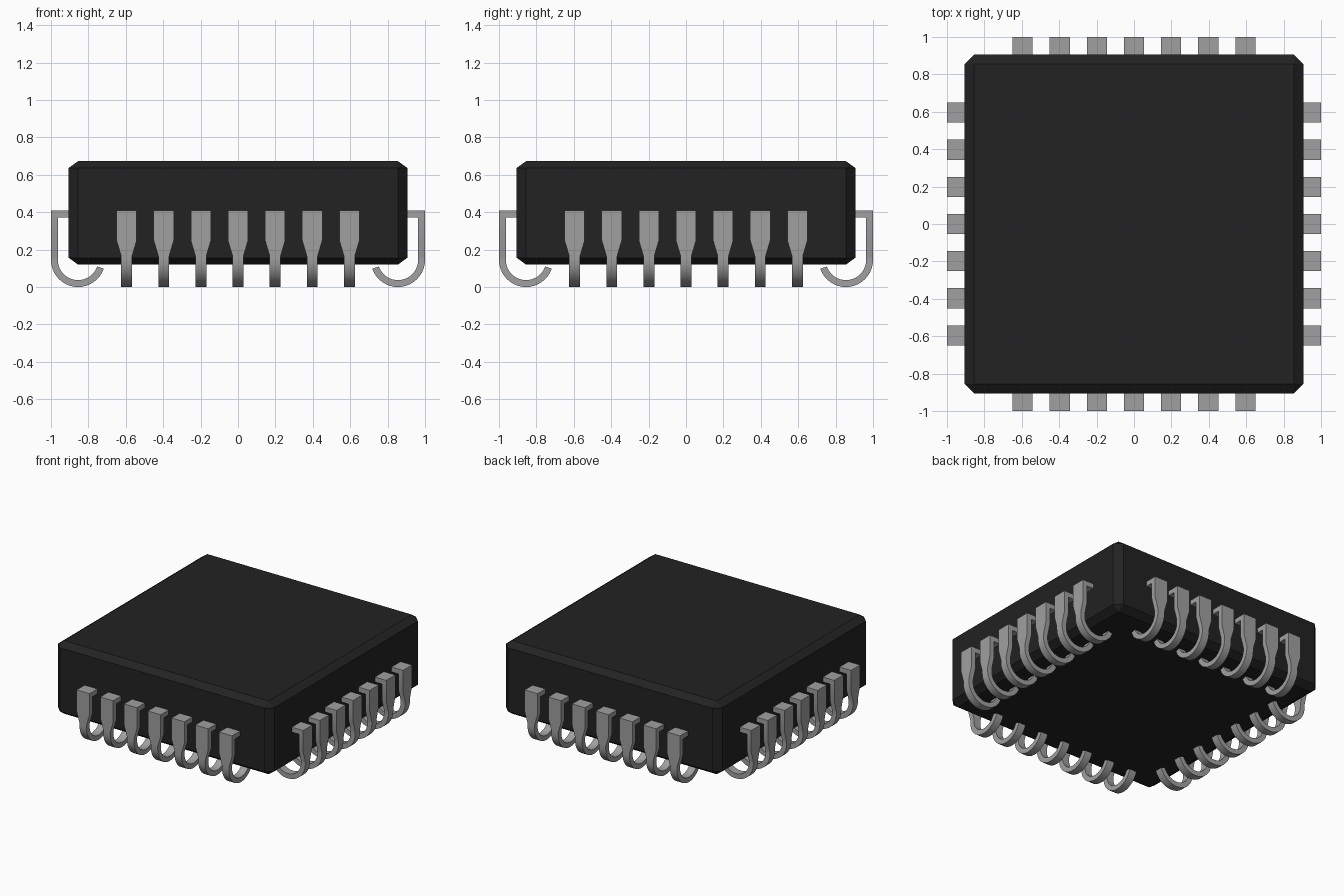
import bpy, bmesh, math
from mathutils import Matrix

cube = bpy.data.objects.get("Cube")
if cube:
    bpy.data.objects.remove(cube, do_unlink=True)


def material(name, value):
    m = bpy.data.materials.new(name)
    m.use_nodes = True
    color = (value, value, value, 1)
    m.diffuse_color = color
    m.node_tree.nodes["Principled BSDF"].inputs["Base Color"].default_value = color
    return m


black = material("black_plastic", 0.016)
silver = material("grey_metal", 0.35)


def finish(bm, name, mat):
    bmesh.ops.recalc_face_normals(bm, faces=bm.faces[:])
    mesh = bpy.data.meshes.new(name)
    bm.to_mesh(mesh)
    bm.free()
    mesh.materials.append(mat)
    obj = bpy.data.objects.new(name, mesh)
    bpy.context.collection.objects.link(obj)
    return obj


# Package body: chamfered block, chamfer slightly flatter in height
HALF, BOTTOM, TOP, CHAMFER, SQUASH = 0.905, 0.12, 0.673, 0.05, 0.72
height = TOP - BOTTOM
bm = bmesh.new()
bmesh.ops.create_cube(bm, size=1)
bmesh.ops.scale(bm, vec=(2 * HALF, 2 * HALF, height / SQUASH), verts=bm.verts[:])
bmesh.ops.bevel(bm, geom=bm.edges[:], offset=CHAMFER, segments=1, affect='EDGES')
bmesh.ops.scale(bm, vec=(1, 1, SQUASH), verts=bm.verts[:])
bmesh.ops.translate(bm, vec=(0, 0, (TOP + BOTTOM) / 2), verts=bm.verts[:])
finish(bm, "package_body", black)

# J-shaped lead: stations of (outer point, inner point, half width)
R, T, WIDE, NARROW = 0.145, 0.037, 0.054, 0.029
CU, SHOULDER = 1 - R, 0.41
stations = [
    ((0.88, SHOULDER), (0.88, SHOULDER - T), WIDE),
    ((1.0, SHOULDER), (1.0 - T, SHOULDER - T), WIDE),
    ((1.0, 0.25), (1.0 - T, 0.25), WIDE),
    ((1.0, 0.165), (1.0 - T, 0.165), NARROW),
]
STEPS = 18
for i in range(STEPS + 1):
    a = -math.radians(161) * i / STEPS
    c, s = math.cos(a), math.sin(a)
    stations.append(((CU + R * c, R + R * s),
                     (CU + (R - T) * c, R + (R - T) * s), NARROW))


def build_lead():
    bm = bmesh.new()
    rings = []
    for (uo, zo), (ui, zi), w in stations:
        rings.append([bm.verts.new(p) for p in
                      ((uo, -w, zo), (uo, w, zo), (ui, w, zi), (ui, -w, zi))])
    for a, b in zip(rings, rings[1:]):
        for k in range(4):
            n = (k + 1) % 4
            bm.faces.new((a[k], a[n], b[n], b[k]))
    bm.faces.new(rings[0])
    bm.faces.new(rings[-1])
    obj = finish(bm, "lead", silver)
    bpy.ops.object.select_all(action='DESELECT')
    obj.select_set(True)
    bpy.context.view_layer.objects.active = obj
    bpy.ops.object.shade_smooth_by_angle(angle=math.radians(25))
    return obj


# Seven leads along each of the four sides, sharing one mesh
first = build_lead()
PITCH = 0.1985
for side, label in enumerate(("left", "back", "right", "front")):
    for i in range(7):
        obj = first if side == 0 and i == 0 else bpy.data.objects.new("lead", first.data)
        if obj is not first:
            bpy.context.collection.objects.link(obj)
        obj.name = f"{label}_lead_{i + 1}"
        obj.matrix_world = (Matrix.Rotation(side * math.pi / 2, 4, 'Z')
                            @ Matrix.Translation((0, (i - 3) * PITCH, 0)))
